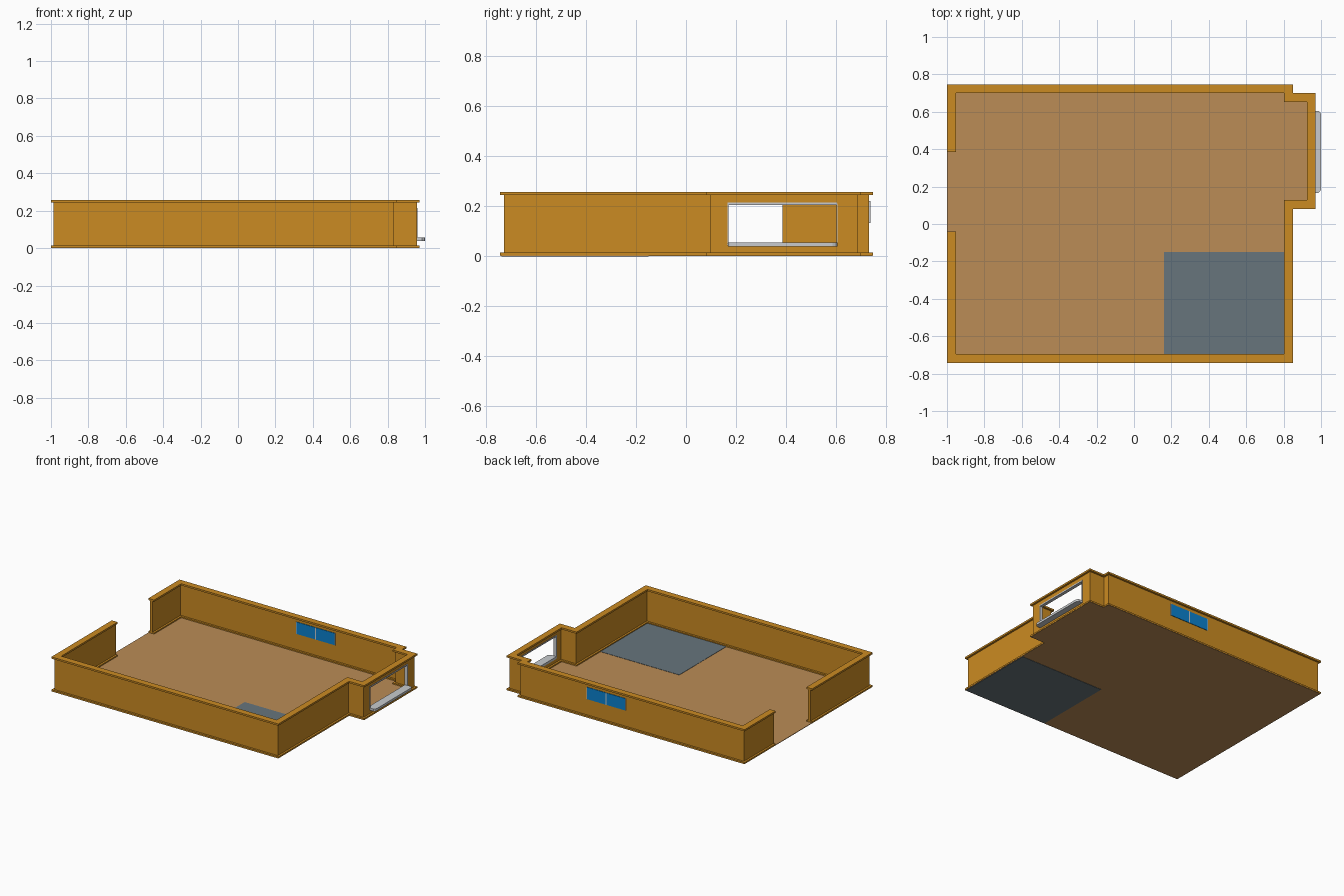
import bpy, bmesh
from mathutils import Vector

if "Cube" in bpy.data.objects:
    bpy.data.objects.remove(bpy.data.objects["Cube"])


def material(name, rgb):
    m = bpy.data.materials.new(name)
    m.diffuse_color = (*rgb, 1)
    m.use_nodes = True
    m.node_tree.nodes["Principled BSDF"].inputs["Base Color"].default_value = m.diffuse_color
    return m


OCHRE = material("ochre_wall", (0.60, 0.258, 0.016))
WOOD = material("wood_floor", (0.497, 0.262, 0.093))
SLATE = material("slate_mat", (0.136, 0.178, 0.202))
GREY = material("pale_grey", (0.58, 0.60, 0.62))
BLUE = material("blue_glass", (0.003, 0.22, 0.62))


def prism(name, pts, z0, z1, mat):
    """Extrude a flat outline from z0 up to z1."""
    bm = bmesh.new()
    face = bm.faces.new([bm.verts.new((x, y, z0)) for x, y in pts])
    res = bmesh.ops.extrude_face_region(bm, geom=[face])
    top = [v for v in res["geom"] if isinstance(v, bmesh.types.BMVert)]
    bmesh.ops.translate(bm, verts=top, vec=(0, 0, z1 - z0))
    bmesh.ops.recalc_face_normals(bm, faces=bm.faces)
    me = bpy.data.meshes.new(name)
    bm.to_mesh(me)
    bm.free()
    me.materials.append(mat)
    ob = bpy.data.objects.new(name, me)
    bpy.context.collection.objects.link(ob)
    return ob


def box(name, x0, x1, y0, y1, z0, z1, mat):
    return prism(name, [(x0, y0), (x1, y0), (x1, y1), (x0, y1)], z0, z1, mat)


def offset(path, d):
    """Mitred sideways offset of an open polyline."""
    pts = [Vector(p) for p in path]
    out = []
    for i, p in enumerate(pts):
        dirs = []
        if i > 0:
            dirs.append((p - pts[i - 1]).normalized())
        if i < len(pts) - 1:
            dirs.append((pts[i + 1] - p).normalized())
        n = [Vector((-t.y, t.x)) for t in dirs]
        m = (n[0] + n[-1]).normalized()
        out.append(tuple(p + m * (d / m.dot(n[0]))))
    return out


def strip(name, path, half, z0, z1):
    return prism(name, offset(path, half) + offset(path, -half)[::-1], z0, z1, OCHRE)


# wall centre line, from one side of the doorway round to the other
path = [(-0.9765, 0.385), (-0.9765, 0.7235), (0.8255, 0.7235), (0.8255, 0.676),
        (0.9475, 0.676), (0.9475, 0.104), (0.8255, 0.104), (0.8255, -0.7195),
        (-0.9765, -0.7195), (-0.9765, -0.04)]

wall = strip("wall", path, 0.009, 0.012, 0.247)
strip("lower_trim", path, 0.0235, 0.004, 0.015)
strip("upper_trim", path, 0.0235, 0.244, 0.257)

# opening for the bay window
cutter = box("window_cutter", 0.92, 0.98, 0.166, 0.604, 0.045, 0.212, GREY)
cutter.hide_render = True
cutter.hide_viewport = True
mod = wall.modifiers.new("window_opening", "BOOLEAN")
mod.object = cutter
mod.solver = "EXACT"
bpy.context.view_layer.objects.active = wall
bpy.ops.object.modifier_apply(modifier=mod.name)
bpy.data.objects.remove(cutter)

# floor and floor mat
outline = offset(path, 0.022)
outline[0] = (outline[0][0], 0.385)
prism("floor", outline, 0.002, 0.006, WOOD)
box("floor_mat", 0.16, 0.843, -0.737, -0.15, 0.0, 0.008, SLATE)

# bay window: sill with clipped corners and thin frame
prism("window_sill", [(0.938, 0.167), (0.985, 0.167), (0.995, 0.174), (1.0, 0.186),
                      (1.0, 0.586), (0.995, 0.598), (0.985, 0.605), (0.938, 0.605)],
      0.039, 0.056, GREY)
box("window_head", 0.936, 0.96, 0.166, 0.604, 0.205, 0.214, GREY)
for side, y in (("front", 0.165), ("back", 0.601)):
    box("window_jamb_" + side, 0.936, 0.96, y, y + 0.004, 0.05, 0.21, GREY)

# small two-pane window in the back wall
for i, x in enumerate((-0.02, 0.139)):
    box(f"blue_pane_{i + 1}", x, x + 0.151, 0.711, 0.736, 0.132, 0.22, BLUE)
for i, x in enumerate((-0.025, 0.131, 0.29)):
    box(f"pane_post_{i + 1}", x, x + (0.008 if i == 1 else 0.005), 0.71, 0.737, 0.132, 0.22, GREY)
